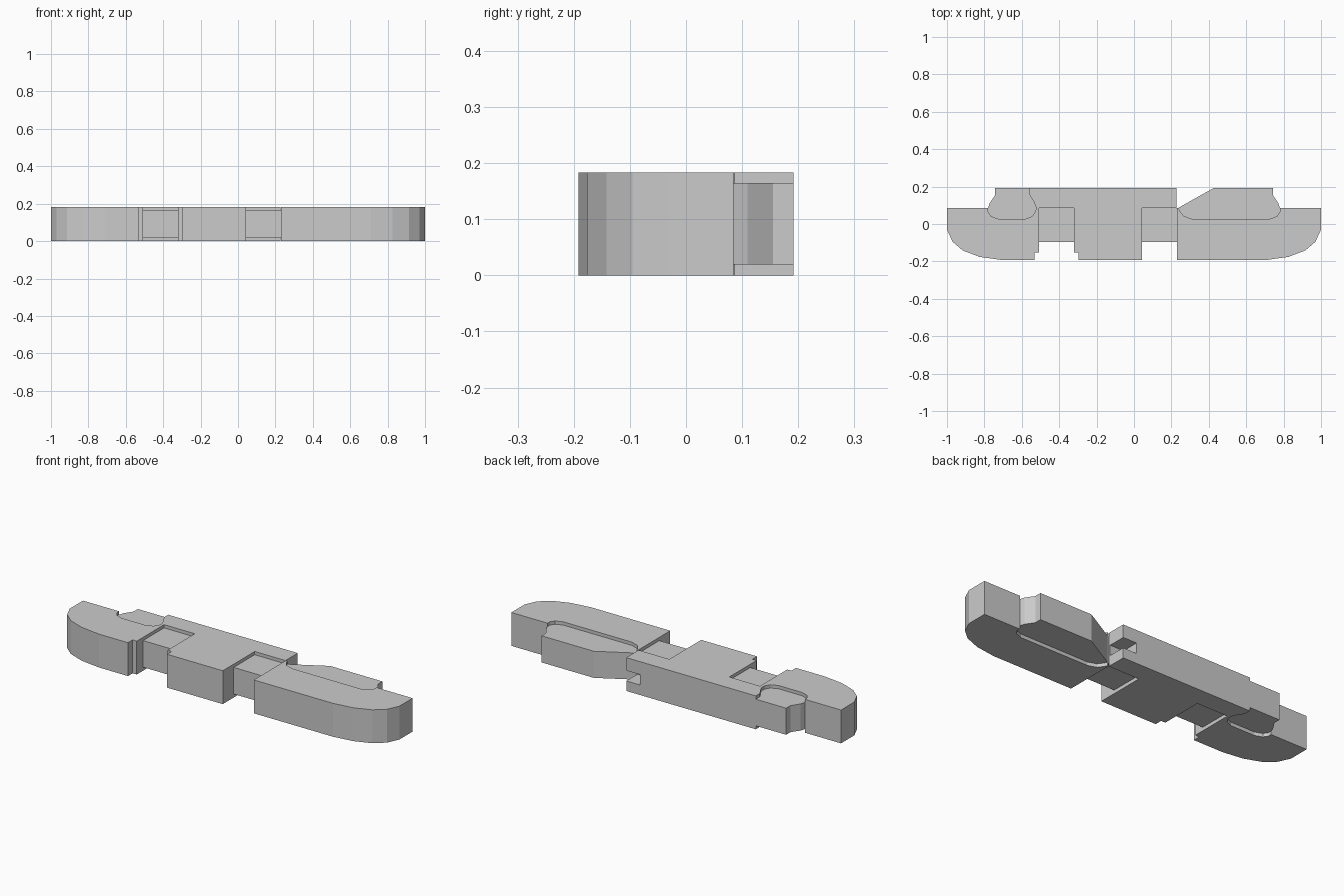
import bpy, bmesh

if "Cube" in bpy.data.objects:
    bpy.data.objects.remove(bpy.data.objects["Cube"])

H = 0.183            # full thickness
Z0, Z1 = 0.019, 0.165  # recessed inserts


def extrude(name, pts, z0, z1):
    bm = bmesh.new()
    face = bm.faces.new([bm.verts.new((x, y, z0)) for x, y in pts])
    ext = bmesh.ops.extrude_face_region(bm, geom=[face])
    moved = [v for v in ext["geom"] if isinstance(v, bmesh.types.BMVert)]
    bmesh.ops.translate(bm, vec=(0, 0, z1 - z0), verts=moved)
    bmesh.ops.recalc_face_normals(bm, faces=bm.faces)
    mesh = bpy.data.meshes.new(name)
    bm.to_mesh(mesh)
    bm.free()
    obj = bpy.data.objects.new(name, mesh)
    bpy.context.collection.objects.link(obj)
    return obj


def rect(x0, x1, y0, y1):
    return [(x0, y0), (x1, y0), (x1, y1), (x0, y1)]


def mirror(pts):
    return [(-x, y) for x, y in pts]


# Shared profiles: rounded front corner and bulged side of the rear insert
corner = [(-1, 0.085), (-1, -0.03), (-0.97, -0.095), (-0.915, -0.142),
          (-0.825, -0.176), (-0.71, -0.192)]
bulge = [(-0.78, 0.085), (-0.78, 0.065), (-0.765, 0.042), (-0.725, 0.027)]
bulge_top = [(-0.742, 0.192), (-0.742, 0.155), (-0.772, 0.11)]
left_inner = [(-0.58, 0.027), (-0.543, 0.042), (-0.526, 0.068),
              (-0.524, 0.09), (-0.535, 0.118), (-0.558, 0.155), (-0.558, 0.192)]
right_inner = [(0.31, 0.027), (0.265, 0.043), (0.245, 0.07), (0.238, 0.087)]

# Left and centre body, with front openings and rear pocket
body = extrude("main_body", corner + [
    (-0.533, -0.192), (-0.533, -0.152), (-0.508, -0.152), (-0.508, 0.085),
    (-0.322, 0.085), (-0.322, -0.152), (-0.296, -0.152), (-0.296, -0.192),
    (0.042, -0.192), (0.042, 0.085), (0.228, 0.085), (0.228, 0.192),
] + left_inner[::-1] + bulge[::-1], 0, H)

# Small slot in the free end of the rear bar
slot = extrude("slot_cutter", rect(0.145, 0.26, 0.095, 0.22), 0.055, 0.112)
slot.hide_render = True
slot.hide_set(True)
cut = body.modifiers.new("end_slot", 'BOOLEAN')
cut.operation = 'DIFFERENCE'
cut.solver = 'EXACT'
cut.object = slot

# Right body, with rear pocket
extrude("right_body", mirror(corner)[::-1] + mirror(bulge) + right_inner
        + [(0.23, 0.085), (0.23, -0.192)], 0, H)

# Recessed rear inserts
extrude("left_rear_insert", bulge_top + bulge + left_inner, Z0, Z1)
extrude("right_rear_insert", mirror(bulge_top + bulge) + right_inner
        + [(0.425, 0.192)], Z0, Z1)

# Recessed front blocks
for name, x0, x1 in (("left_front_block", -0.508, -0.322),
                     ("right_front_block", 0.042, 0.23)):
    extrude(name, rect(x0, x1, -0.097, 0.085), Z0, Z1)
